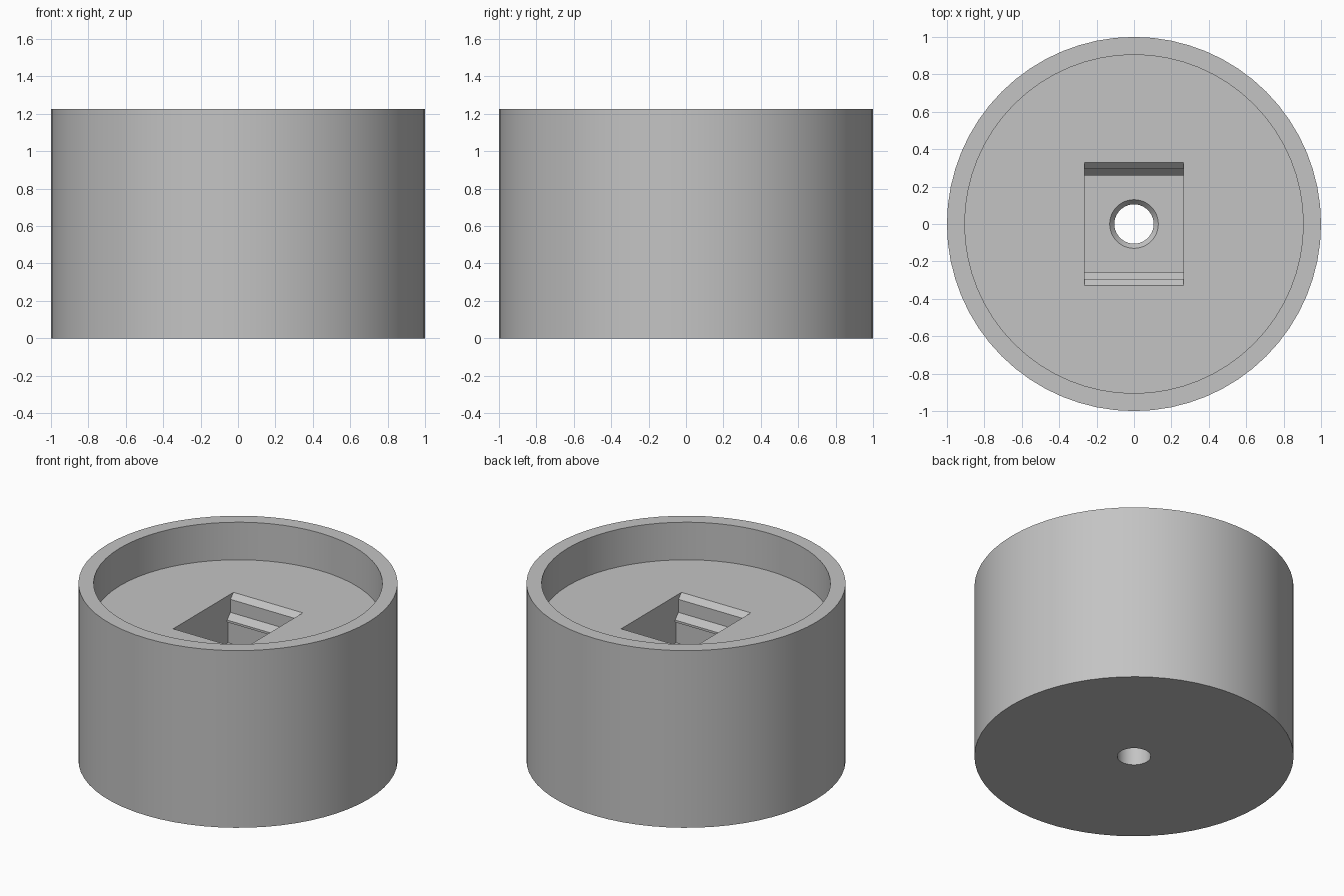
import bpy, bmesh, math

cube = bpy.data.objects.get("Cube")
if cube:
    bpy.data.objects.remove(cube, do_unlink=True)

SEGMENTS = 64
TOP, LEDGE, FLOOR = 1.225, 0.965, 0.64
HALF_WIDTH = 0.265

grey = bpy.data.materials.new("plain grey")
grey.use_nodes = True
grey.diffuse_color = (0.55, 0.55, 0.55, 1)
grey.node_tree.nodes["Principled BSDF"].inputs["Base Color"].default_value = grey.diffuse_color


def make_object(name, bm):
    bmesh.ops.recalc_face_normals(bm, faces=bm.faces[:])
    mesh = bpy.data.meshes.new(name)
    bm.to_mesh(mesh)
    bm.free()
    mesh.materials.append(grey)
    obj = bpy.data.objects.new(name, mesh)
    bpy.context.collection.objects.link(obj)
    return obj


def lathe(name, profile):
    """Stack rings of (radius, height), capping both ends."""
    bm = bmesh.new()
    rings = []
    for r, z in profile:
        rings.append([bm.verts.new((r * math.cos(i * math.tau / SEGMENTS),
                                    r * math.sin(i * math.tau / SEGMENTS), z))
                      for i in range(SEGMENTS)])
    for a, b in zip(rings, rings[1:]):
        for i in range(SEGMENTS):
            j = (i + 1) % SEGMENTS
            bm.faces.new((a[i], a[j], b[j], b[i]))
    bm.faces.new(rings[0])
    bm.faces.new(rings[-1])
    return make_object(name, bm)


def cut(target, cutter):
    mod = target.modifiers.new("cut", 'BOOLEAN')
    mod.operation = 'DIFFERENCE'
    mod.solver = 'EXACT'
    mod.object = cutter
    bpy.context.view_layer.objects.active = target
    bpy.ops.object.modifier_apply(modifier=mod.name)
    bpy.data.objects.remove(cutter, do_unlink=True)


# Round body with a shallow dish in the top
body = lathe("round_body", [(1, 0), (1, TOP), (0.905, TOP), (0.905, LEDGE)])

# Stepped pocket: mirrored side profile (y, z) extruded across x
side = [(0.27, FLOOR), (0.27, 0.785), (0.26, 0.785), (0.26, 0.80),
        (0.295, 0.84), (0.295, 0.93), (0.33, LEDGE), (0.33, 1.1)]
outline = side + [(-y, z) for y, z in reversed(side)]
bm = bmesh.new()
face = bm.faces.new([bm.verts.new((-HALF_WIDTH, y, z)) for y, z in outline])
extruded = bmesh.ops.extrude_face_region(bm, geom=[face])
bmesh.ops.translate(bm, vec=(2 * HALF_WIDTH, 0, 0),
                    verts=[v for v in extruded["geom"] if isinstance(v, bmesh.types.BMVert)])
cut(body, make_object("pocket_cutter", bm))

# Countersunk through hole
cut(body, lathe("hole_cutter", [(0.105, -0.1), (0.105, FLOOR - 0.03),
                                (0.13, FLOOR), (0.13, FLOOR + 0.05)]))

# Smooth round walls, crisp edges
bpy.ops.object.select_all(action='DESELECT')
body.select_set(True)
bpy.context.view_layer.objects.active = body
bpy.ops.object.shade_smooth_by_angle(angle=math.radians(30))
